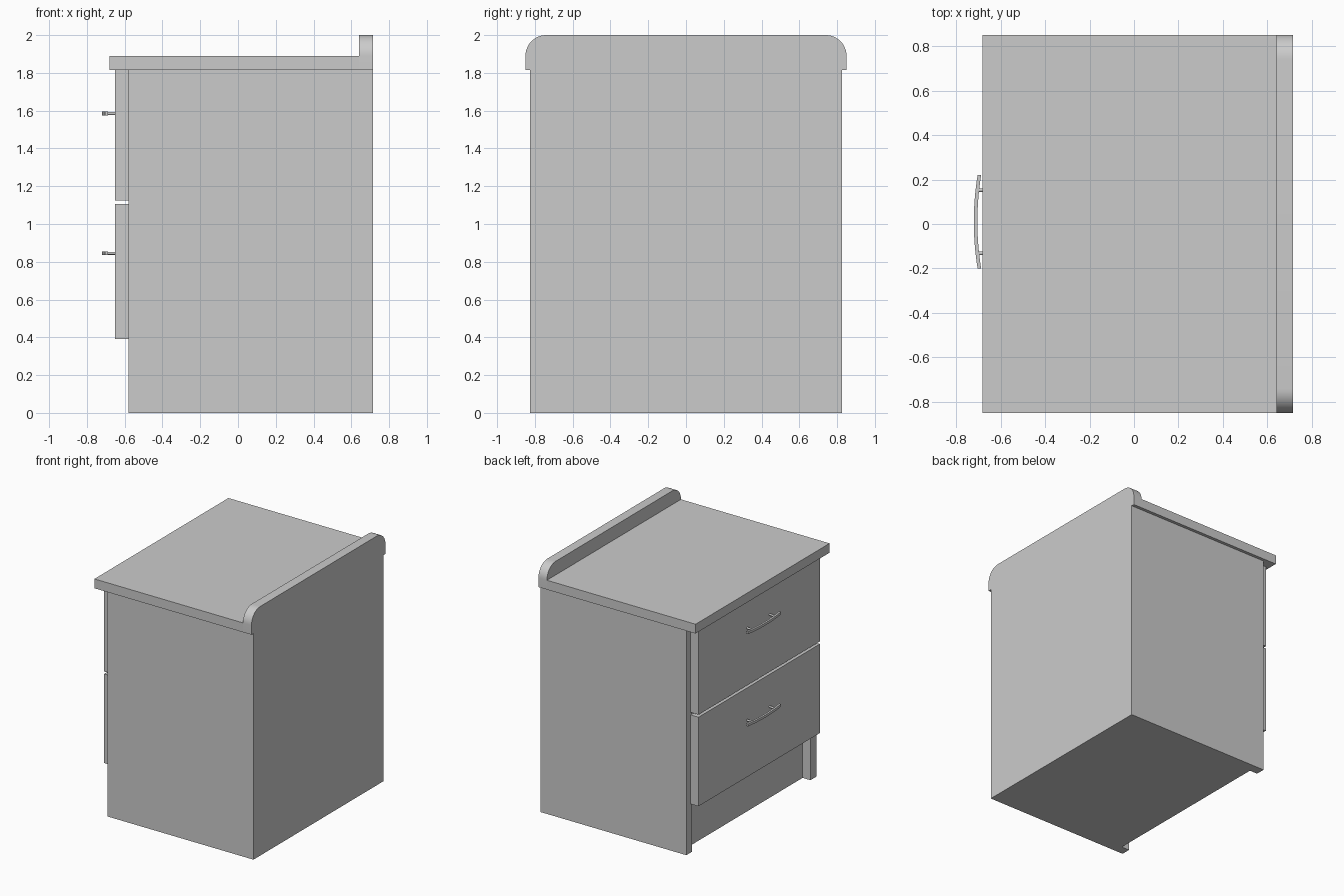
import bpy, bmesh, math

if "Cube" in bpy.data.objects:
    bpy.data.objects.remove(bpy.data.objects["Cube"])

grey = bpy.data.materials.new("plain grey")
grey.diffuse_color = (0.6, 0.6, 0.6, 1)
grey.use_nodes = True
grey.node_tree.nodes["Principled BSDF"].inputs["Base Color"].default_value = grey.diffuse_color


def finish(name, bm):
    bmesh.ops.recalc_face_normals(bm, faces=bm.faces)
    mesh = bpy.data.meshes.new(name)
    bm.to_mesh(mesh)
    bm.free()
    mesh.materials.append(grey)
    obj = bpy.data.objects.new(name, mesh)
    bpy.context.collection.objects.link(obj)
    return obj


def prism(name, outline, offset):
    """Extrude a closed outline of 3D points along an offset vector."""
    bm = bmesh.new()
    face = bm.faces.new([bm.verts.new(p) for p in outline])
    new = bmesh.ops.extrude_face_region(bm, geom=[face])["geom"]
    verts = [v for v in new if isinstance(v, bmesh.types.BMVert)]
    bmesh.ops.translate(bm, verts=verts, vec=offset)
    return finish(name, bm)


def box(name, x0, x1, y0, y1, z0, z1):
    return prism(name, [(x0, y0, z0), (x1, y0, z0), (x1, y1, z0), (x0, y1, z0)],
                 (0, 0, z1 - z0))


def smooth(obj, angle=30):
    bpy.ops.object.select_all(action='DESELECT')
    obj.select_set(True)
    bpy.context.view_layer.objects.active = obj
    bpy.ops.object.shade_smooth_by_angle(angle=math.radians(angle))


# Carcass: side panels stand forward of the recessed front and plinth
front, back, recess, half, inner = -0.58, 0.715, -0.51, 0.825, 0.75
plan = [(back, -half), (back, half), (front, half), (front, inner),
        (recess, inner), (recess, -inner), (front, -inner), (front, -half)]
prism("carcass", [(x, y, 0) for x, y in plan], (0, 0, 1.815))

# Worktop and rounded back lip
box("worktop", -0.68, 0.64, -0.85, 0.85, 1.815, 1.89)
R = 0.11
side = [(0.85 - R + R * math.cos(a), 2 - R + R * math.sin(a))
        for a in (math.pi / 2 * i / 12 for i in range(13))]
lip = [(0.85, 1.815)] + side + [(-y, z) for y, z in reversed(side)] + [(-0.85, 1.815)]
smooth(prism("back_lip", [(0.64, y, z) for y, z in lip], (0.075, 0, 0)))

# Drawers, each with a bowed bar handle on two posts
for level, z0, z1, hz in (("upper", 1.125, 1.815, 1.585), ("lower", 0.39, 1.105, 0.845)):
    box(level + "_drawer", -0.65, -0.58, -0.77, 0.77, z0, z1)
    mid, reach, n = 0.01, 0.21, 16
    ts = [-1 + 2 * i / n for i in range(n + 1)]
    outer = [(-0.72 + 0.017 * t * t, mid + reach * t) for t in ts]
    bar = outer + [(x + 0.016, y) for x, y in reversed(outer)]
    smooth(prism(level + "_handle_bar", [(x, y, hz - 0.01) for x, y in bar], (0, 0, 0.02)))
    for s, label in ((-1, "right"), (1, "left")):
        ring = [(-0.708, mid + s * 0.142 + 0.008 * math.cos(a), hz + 0.008 * math.sin(a))
                for a in (math.tau * i / 12 for i in range(12))]
        smooth(prism(f"{level}_handle_post_{label}", ring, (0.06, 0, 0)), 40)
